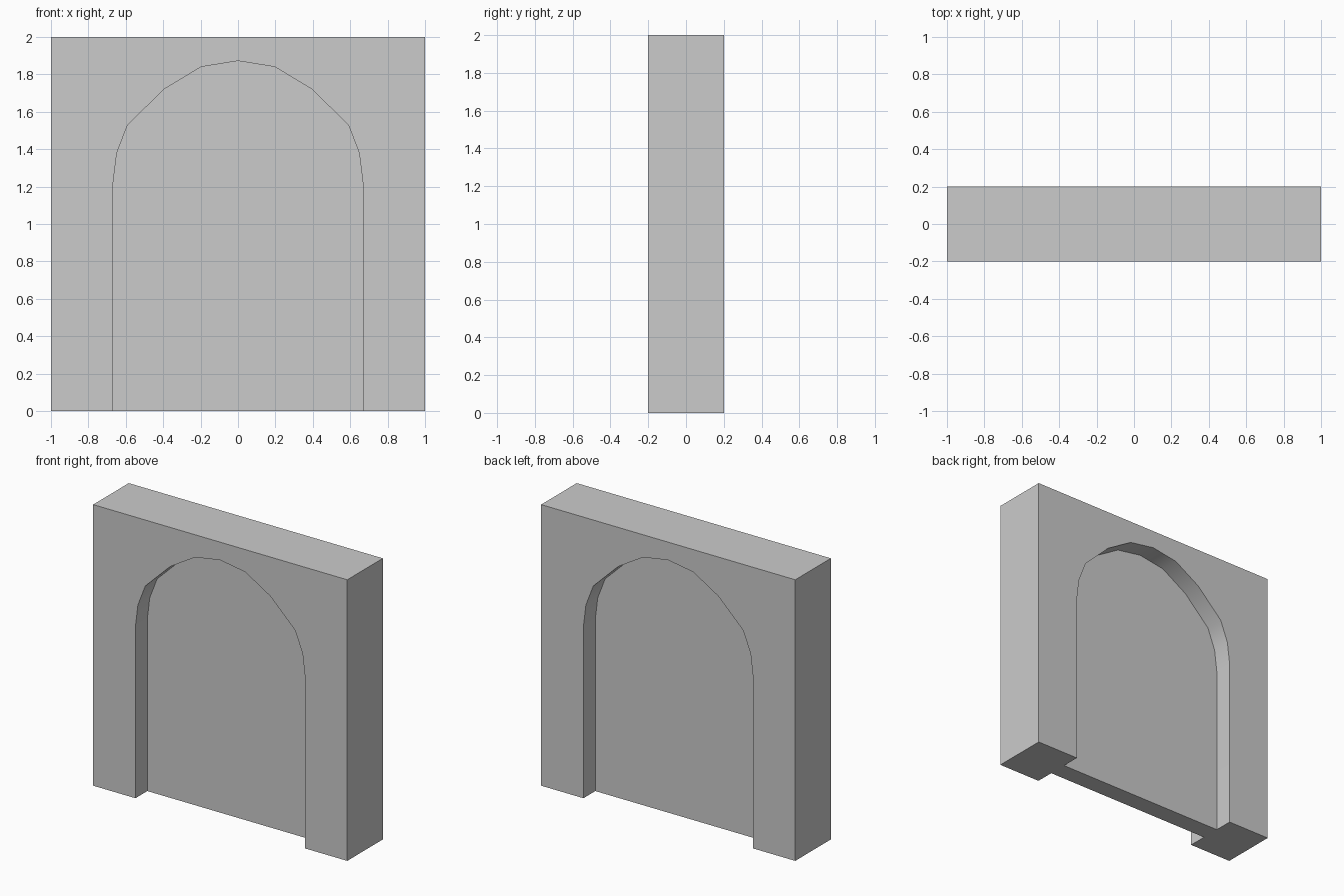
import bpy, bmesh, math

if "Cube" in bpy.data.objects:
    bpy.data.objects.remove(bpy.data.objects["Cube"])

W, D, H = 1.0, 0.2, 2.0      # half width, half depth, height
PANEL = D / 3                # half thickness of the thin middle panel


def prism(name, outline, y0, y1):
    """Extrude an x-z outline from y0 to y1."""
    bm = bmesh.new()
    face = bm.faces.new([bm.verts.new((x, y0, z)) for x, z in outline])
    ext = bmesh.ops.extrude_face_region(bm, geom=[face])
    moved = [v for v in ext["geom"] if isinstance(v, bmesh.types.BMVert)]
    bmesh.ops.translate(bm, verts=moved, vec=(0, y1 - y0, 0))
    bmesh.ops.recalc_face_normals(bm, faces=bm.faces)
    mesh = bpy.data.meshes.new(name)
    bm.to_mesh(mesh)
    bm.free()
    ob = bpy.data.objects.new(name, mesh)
    bpy.context.collection.objects.link(ob)
    return ob


# Wall block
wall = prism("arched_wall", [(-W, 0), (W, 0), (W, H), (-W, H)], -D, D)

# Arch outline: right half mirrored to the left, running past the floor
right = [(0.667, -0.1), (0.667, 1.225), (0.648, 1.38), (0.59, 1.53),
         (0.393, 1.722), (0.197, 1.84)]
arch = right + [(0, 1.872)] + [(-x, z) for x, z in reversed(right)]

# Matching arched recesses on the front and back
bpy.context.view_layer.objects.active = wall
wall.select_set(True)
for side, label in ((-1, "front"), (1, "back")):
    cutter = prism(label + "_recess_cutter", arch, side * PANEL, side * (D + 0.1))
    cutter.hide_render = True
    mod = wall.modifiers.new(label + "_recess", "BOOLEAN")
    mod.operation = "DIFFERENCE"
    mod.solver = "EXACT"
    mod.object = cutter
    bpy.ops.object.modifier_apply(modifier=mod.name)
    bpy.data.objects.remove(cutter)

# Soft arch curve, crisp corners
bpy.ops.object.shade_smooth_by_angle(angle=math.radians(30))
